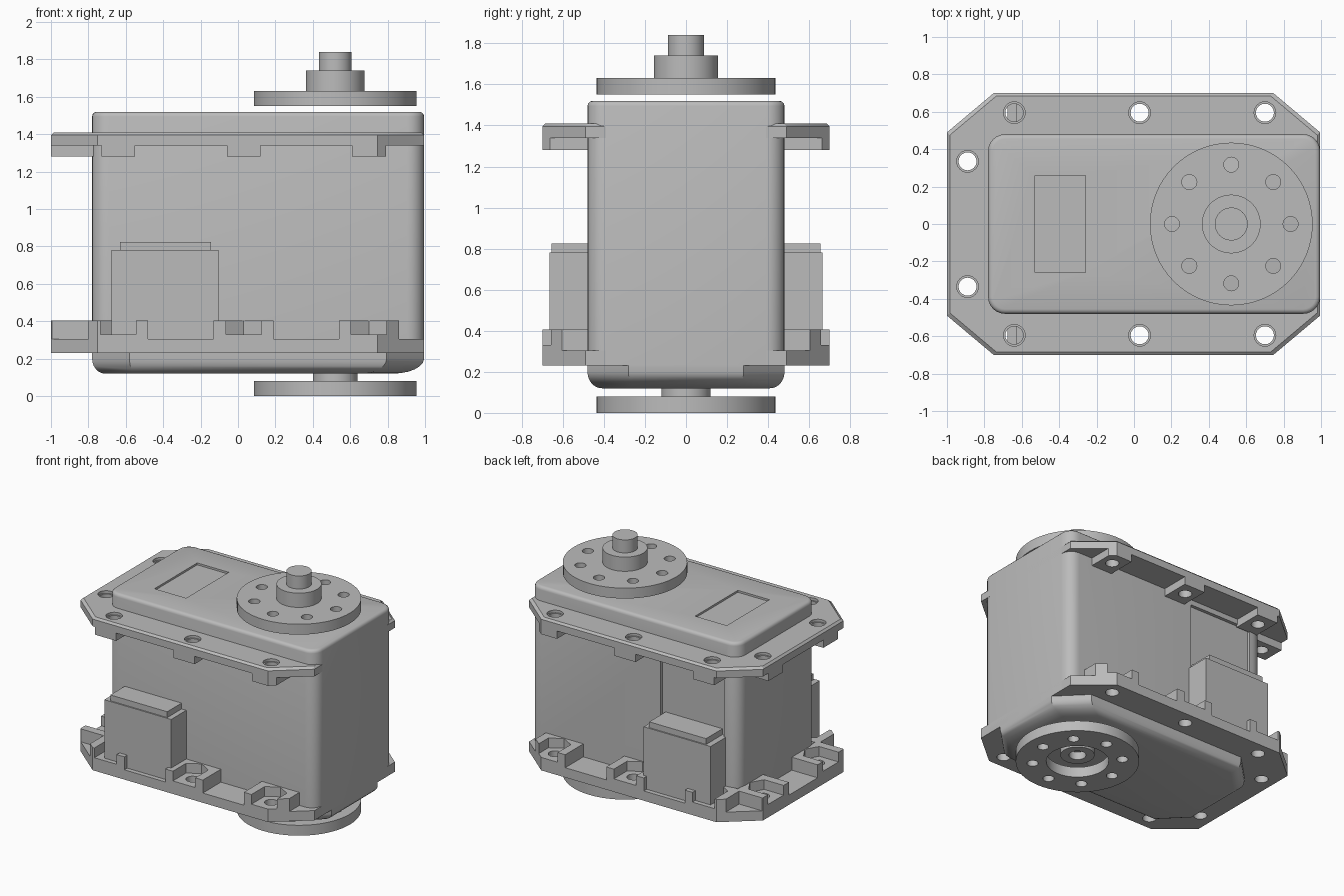
import bpy, bmesh, math
from math import cos, sin, pi

if "Cube" in bpy.data.objects:
    bpy.data.objects.remove(bpy.data.objects["Cube"], do_unlink=True)

GREY = bpy.data.materials.new("plain_grey")
GREY.use_nodes = True
GREY.diffuse_color = (0.5, 0.5, 0.5, 1)
GREY.node_tree.nodes["Principled BSDF"].inputs["Base Color"].default_value = (0.5, 0.5, 0.5, 1)


def loft(name, rings):
    """Solid skinned through rings of 3D points that all have the same count."""
    bm = bmesh.new()
    rows = [[bm.verts.new(p) for p in ring] for ring in rings]
    n = len(rows[0])
    for a, b in zip(rows, rows[1:]):
        for i in range(n):
            j = (i + 1) % n
            bm.faces.new((a[i], a[j], b[j], b[i]))
    bm.faces.new(rows[0][::-1])
    bm.faces.new(rows[-1])
    bmesh.ops.recalc_face_normals(bm, faces=bm.faces)
    mesh = bpy.data.meshes.new(name)
    bm.to_mesh(mesh)
    bm.free()
    mesh.materials.append(GREY)
    ob = bpy.data.objects.new(name, mesh)
    bpy.context.collection.objects.link(ob)
    return ob


def prism(name, plan, z0, z1):
    return loft(name, [[(x, y, z) for x, y in plan] for z in (z0, z1)])


def box(name, x0, x1, y0, y1, z0, z1):
    return prism(name, [(x0, y0), (x1, y0), (x1, y1), (x0, y1)], z0, z1)


def cyl(name, x, y, r, z0, z1, n=48):
    return prism(name, [(x + r * cos(2 * pi * i / n), y + r * sin(2 * pi * i / n))
                        for i in range(n)], z0, z1)


def rounded(x0, x1, y, r, steps=6):
    pts = []
    for cx, cy, a in ((x1 - r, y - r, 0), (x0 + r, y - r, 1),
                      (x0 + r, r - y, 2), (x1 - r, r - y, 3)):
        for s in range(steps + 1):
            t = (a + s / steps) * pi / 2
            pts.append((cx + r * cos(t), cy + r * sin(t)))
    return pts


def octagon(x0, x1, y, c, d):
    return [(x1, d - y), (x1, y - d), (x1 - c, y), (x0 + c, y),
            (x0, y - d), (x0, d - y), (x0 + c, -y), (x1 - c, -y)]


def boolean(ob, tools, op="DIFFERENCE"):
    for tool in tools:
        mod = ob.modifiers.new("cut", "BOOLEAN")
        mod.operation, mod.solver, mod.object = op, "EXACT", tool
    bpy.context.view_layer.objects.active = ob
    for mod in list(ob.modifiers):
        bpy.ops.object.modifier_apply(modifier=mod.name)


def discard(tools):
    for tool in tools:
        bpy.data.objects.remove(tool, do_unlink=True)


def ring_plan(inset=0):
    return octagon(-1 + inset, 0.995 - inset, 0.70 - inset, 0.25, 0.21)


# Main case with softened lid edge
LEFT, RIGHT, HALF = -0.78, 0.995, 0.48
rings = [[(x, y, 0.23) for x, y in rounded(LEFT, RIGHT, HALF, 0.09)]]
for s in range(4):
    t = s / 3 * pi / 2
    k = 0.025 * (1 - cos(t))
    rings.append([(x, y, 1.495 + 0.025 * sin(t)) for x, y in
                  rounded(LEFT + k, RIGHT - k, HALF - k, 0.09 - k)])
case = loft("main_case", rings)
cuts = [box("label_cut", -0.53, -0.26, -0.26, 0.26, 1.505, 1.6),
        box("back_panel_cut", -0.66, -0.12, 0.455, 0.6, 0.6, 1.3)]
boolean(case, cuts)
discard(cuts)

# Bottom cover with chamfered corners and a longer curve at the output end
rings = [[(x, y, 0.24) for x, y in octagon(LEFT, RIGHT, HALF, 0.2, 0.2)]]
for s in range(7):
    t = s / 6 * pi / 2
    k = 0.07 * (1 - cos(t))
    rings.append([(x, y, 0.2 - 0.08 * sin(t)) for x, y in
                  octagon(LEFT + k, RIGHT - 2.4 * k, HALF - k, 0.2 - k / 2, 0.2 - k / 2)])
loft("bottom_cover", rings)

# Screw positions shared by both flanges: long sides, then the overhanging end
side = [(x, s * 0.595) for x in (-0.64, 0.03, 0.70) for s in (-1, 1)]
end = [(-0.89, 0.335), (-0.89, -0.335)]
holes = [cyl("hole", x, y, 0.048, 0, 1.7, 24) for x, y in side + end]
sinks = [cyl("sink", x, y, 0.058, 1.39, 1.5, 24) for x, y in side + end]
clip = prism("clip", ring_plan(), 0, 1.7)

# Upper flange: chamfered plate with square screw bosses underneath
upper = loft("upper_flange", [[(x, y, z) for x, y in ring_plan(k)]
                              for k, z in ((0, 1.34), (0, 1.395), (0.015, 1.41))])
boolean(upper, holes + sinks)
for i, (x, y) in enumerate(side + end):
    if i < len(side):
        s = math.copysign(1, y)
        ys = sorted((s * 0.47, s * 0.70))
        boss = box("upper_boss", x - 0.09, x + 0.09, *ys, 1.28, 1.345)
    else:
        boss = box("upper_boss", -1, -0.77, y - 0.09, y + 0.09, 1.28, 1.345)
    boolean(boss, [clip], "INTERSECT")
    boolean(boss, [holes[i]])

# Lower flange: plate with bosses that hold open nut pockets
lower = prism("lower_flange", ring_plan(), 0.23, 0.305)
boolean(lower, holes)
pocket = [(-0.095, 0.2), (-0.095, -0.055), (0, -0.11), (0.095, -0.055), (0.095, 0.2)]
for i, (x, y) in enumerate(side + end):
    if i < len(side):
        s = math.copysign(1, y)
        ys = sorted((s * 0.47, s * 0.70))
        boss = box("lower_boss", x - 0.16, x + 0.16, *ys, 0.30, 0.405)
        plan = [(x + u, y + s * v) for u, v in pocket]
    else:
        boss = box("lower_boss", -1, -0.77, y - 0.16, y + 0.16, 0.30, 0.405)
        plan = [(x - v, y + u) for u, v in pocket]
    nut = prism("nut_cut", plan, 0.33, 0.6)
    boolean(boss, [clip], "INTERSECT")
    boolean(boss, [nut, holes[i]])
    discard([nut])

discard(holes + sinks + [clip])

# Cable connectors on both long sides
for s, word in ((-1, "front"), (1, "back")):
    ys = sorted((s * 0.44, s * 0.665))
    box(word + "_connector", -0.675, -0.105, *ys, 0.30, 0.78)
    ys = sorted((s * 0.44, s * 0.655))
    box(word + "_connector_cap", -0.63, -0.145, *ys, 0.77, 0.825)

# Output discs with a ring of eight holes
AXIS = 0.52


def disc(name, z0, z1, centre=0):
    ob = cyl(name, AXIS, 0, 0.435, z0, z1, 64)
    cuts = [cyl("cut", AXIS + 0.317 * cos(i * pi / 4), 0.317 * sin(i * pi / 4),
                0.04, z0 - 0.1, z1 + 0.1, 20) for i in range(8)]
    if centre:
        cuts.append(cyl("cut", AXIS, 0, centre, z0 - 0.1, z1 + 0.1))
    boolean(ob, cuts)
    discard(cuts)


disc("top_disc", 1.55, 1.63)
cyl("top_hub", AXIS, 0, 0.157, 1.62, 1.74)
cyl("top_shaft", AXIS, 0, 0.088, 1.73, 1.84)
disc("bottom_disc", 0, 0.08, 0.22)
pin = cyl("bottom_pin", AXIS, 0, 0.12, 0.05, 0.14)
bore = cyl("bore", AXIS, 0, 0.06, -0.1, 0.11, 24)
boolean(pin, [bore])
discard([bore])

# Smooth curved walls, keep hard edges
bpy.ops.object.select_all(action="DESELECT")
for ob in bpy.context.collection.objects:
    if ob.type == "MESH" and ob.data.materials and ob.data.materials[0] == GREY:
        ob.select_set(True)
        bpy.context.view_layer.objects.active = ob
bpy.ops.object.shade_smooth_by_angle(angle=math.radians(32))
